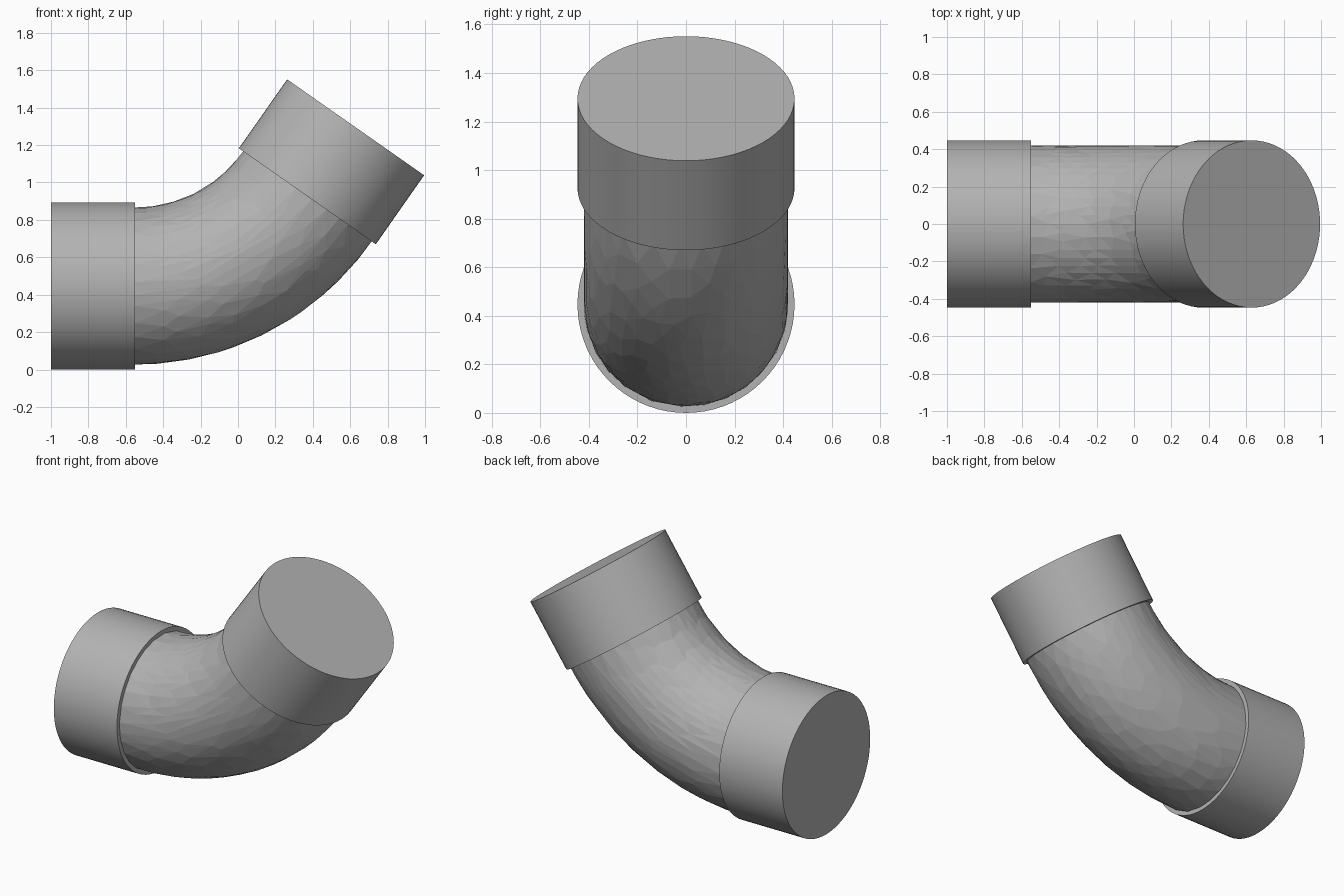
import bpy
import math
from mathutils import Matrix, Vector

cube = bpy.data.objects.get("Cube")
if cube:
    bpy.data.objects.remove(cube, do_unlink=True)

BEND_ANGLE = math.radians(55)
BEND_RADIUS = 1.124
PIPE_RADIUS = 0.42
COLLAR_RADIUS = 0.447
COLLAR_LENGTH = 0.45
START = Vector((-0.55, 0, 0.447))

grey = bpy.data.materials.new("pipe grey")
grey.use_nodes = True
color = (0.45, 0.45, 0.45, 1)
grey.diffuse_color = color
grey.node_tree.nodes["Principled BSDF"].inputs["Base Color"].default_value = color


def direction(angle):
    return Vector((math.cos(angle), 0, math.sin(angle)))


def bend_point(angle):
    """Point on the centre line of the bend."""
    return START + BEND_RADIUS * Vector((math.sin(angle), 0, 1 - math.cos(angle)))


def add_collar(name, centre, angle):
    bpy.ops.mesh.primitive_cylinder_add(
        vertices=72, radius=COLLAR_RADIUS, depth=COLLAR_LENGTH,
        location=centre, rotation=(0, math.pi / 2 - angle, 0))
    collar = bpy.context.object
    collar.name = name
    collar.data.materials.append(grey)
    bpy.ops.object.shade_smooth_by_angle(angle=math.radians(30))


# Socket collars at both ends
add_collar("lower_collar", START - direction(0) * COLLAR_LENGTH / 2, 0)
add_collar("upper_collar",
           bend_point(BEND_ANGLE) + direction(BEND_ANGLE) * COLLAR_LENGTH / 2,
           BEND_ANGLE)

# Curved pipe: a circle swept along an arc
SIDES, RINGS = 56, 18
verts, faces = [], []
for i in range(RINGS + 1):
    a = BEND_ANGLE * i / RINGS
    outward = Matrix.Rotation(-a, 3, "Y") @ Vector((0, 0, 1))
    for j in range(SIDES):
        t = math.tau * j / SIDES
        verts.append(bend_point(a) + PIPE_RADIUS *
                     (outward * math.cos(t) + Vector((0, math.sin(t), 0))))
for i in range(RINGS):
    for j in range(SIDES):
        k = (j + 1) % SIDES
        faces.append((i * SIDES + j, (i + 1) * SIDES + j,
                      (i + 1) * SIDES + k, i * SIDES + k))
mesh = bpy.data.meshes.new("pipe_bend")
mesh.from_pydata(verts, [], faces)
mesh.materials.append(grey)
bend = bpy.data.objects.new("pipe_bend", mesh)
bpy.context.collection.objects.link(bend)

# Irregular flat facets on the bend
facets = bend.modifiers.new("facets", "DECIMATE")
facets.ratio = 0.28
